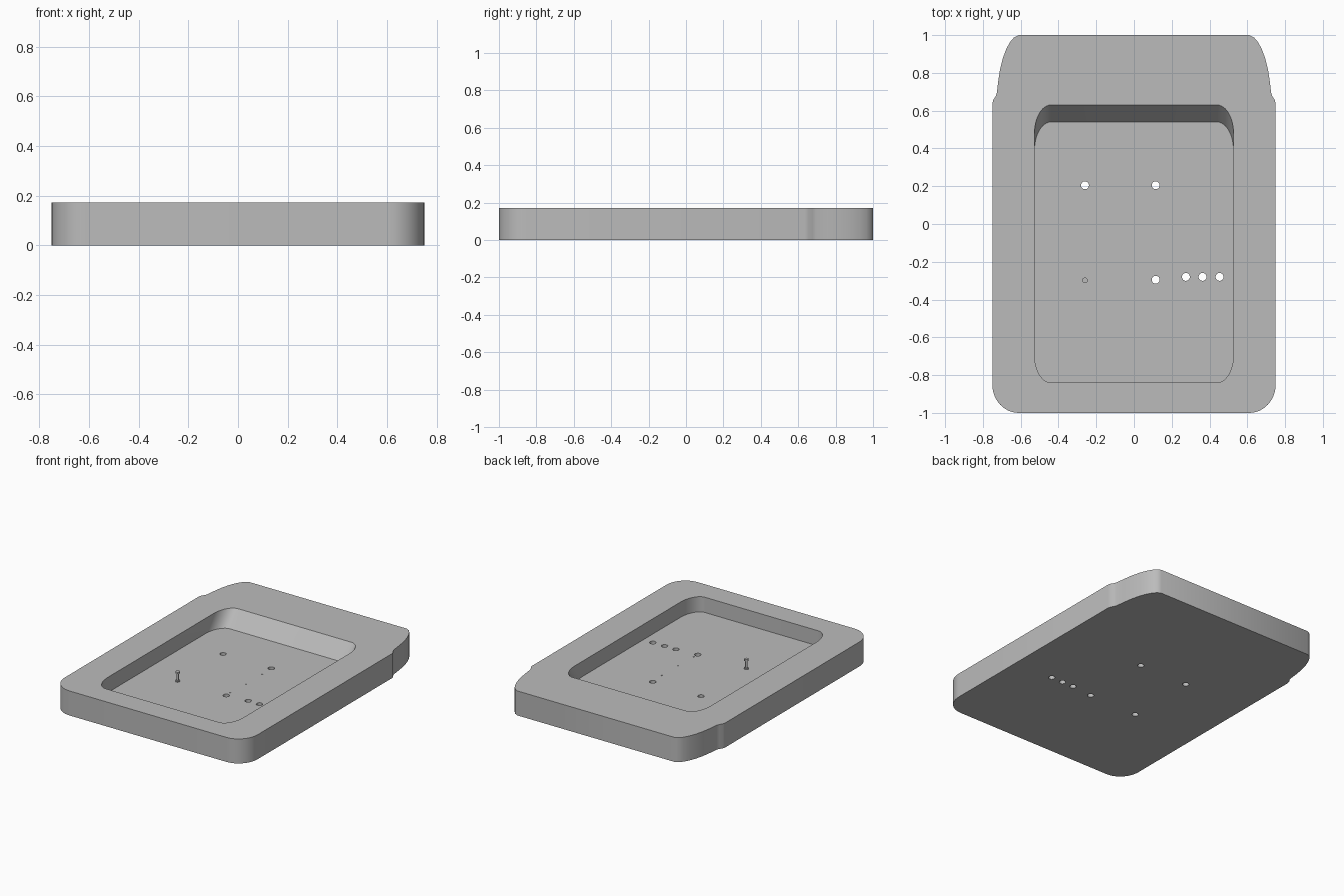
import bpy, bmesh, math
from math import sin, cos, pi

THICK, FLOOR = 0.172, 0.065

if "Cube" in bpy.data.objects:
    bpy.data.objects.remove(bpy.data.objects["Cube"])

grey = bpy.data.materials.new("plain grey")
grey.use_nodes = True
grey.diffuse_color = (0.5, 0.5, 0.5, 1)
grey.node_tree.nodes["Principled BSDF"].inputs["Base Color"].default_value = (0.5, 0.5, 0.5, 1)


def prism(name, outline, z0, z1):
    """Extrude a flat outline from z0 up to z1."""
    bm = bmesh.new()
    base = bm.faces.new([bm.verts.new((x, y, z0)) for x, y in outline])
    top = bmesh.ops.extrude_face_region(bm, geom=[base])["geom"]
    for v in top:
        if isinstance(v, bmesh.types.BMVert):
            v.co.z = z1
    bmesh.ops.recalc_face_normals(bm, faces=bm.faces)
    mesh = bpy.data.meshes.new(name)
    bm.to_mesh(mesh)
    bm.free()
    obj = bpy.data.objects.new(name, mesh)
    bpy.context.collection.objects.link(obj)
    mesh.materials.append(grey)
    return obj


def arc(cx, cy, rx, ry, start, end, n=12):
    return [(cx + rx * cos(start + (end - start) * i / n),
             cy + ry * sin(start + (end - start) * i / n)) for i in range(n + 1)]


def mirrored(half):
    """Close a right-hand half outline with its mirror image."""
    return half + [(-x, y) for x, y in reversed(half)]


def circle(x, y, r, n=24):
    return arc(x, y, r, r, 0, 2 * pi * (n - 1) / n, n - 1)


def smooth(obj):
    bpy.ops.object.select_all(action="DESELECT")
    obj.select_set(True)
    bpy.context.view_layer.objects.active = obj
    bpy.ops.object.shade_smooth_by_angle(angle=math.radians(30))


def cut(target, cutter):
    """Subtract the cutter, then discard it."""
    mod = target.modifiers.new("cut", "BOOLEAN")
    mod.operation, mod.solver, mod.object = "DIFFERENCE", "EXACT", cutter
    bpy.context.view_layer.objects.active = target
    bpy.ops.object.modifier_apply(modifier=mod.name)
    bpy.data.objects.remove(cutter)


# Tray body: rounded front, stepped shoulders and a tapered back
shoulder = [(0.75, 0.635), (0.746, 0.655), (0.732, 0.677), (0.726, 0.695),
            (0.719, 0.755), (0.709, 0.82), (0.694, 0.88), (0.675, 0.93),
            (0.655, 0.965), (0.635, 0.988), (0.61, 1.0)]
tray = prism("tray_body", mirrored(arc(0.61, -0.85, 0.14, 0.15, -pi / 2, 0) + shoulder), 0, THICK)

# Recess with a back wall that slopes in toward the floor
recess = mirrored(arc(0.44, -0.69, 0.087, 0.15, -pi / 2, 0) + arc(0.44, 0.48, 0.087, 0.15, 0, pi / 2))
cutter = prism("recess_cutter", recess, FLOOR, THICK + 0.1)
slope = 0.09 / (THICK - FLOOR)
for v in cutter.data.vertices:
    if v.co.y > 0:
        v.co.y += slope * (v.co.z - THICK)
cut(tray, cutter)

# Mounting holes and a row of cable holes
for x, y in [(-0.26, 0.205), (0.115, 0.205), (0.115, -0.295),
             (0.275, -0.28), (0.363, -0.28), (0.453, -0.28)]:
    cut(tray, prism("hole_cutter", circle(x, y, 0.021), -0.1, THICK))

# Blind hole below the post
POST = (-0.26, -0.298)
cut(tray, prism("hole_cutter", circle(*POST, 0.021), -0.1, FLOOR - 0.02))
smooth(tray)

# Small standing post with a wider foot and head
for name, r, z0, z1 in [("post_foot", 0.015, FLOOR - 0.005, FLOOR + 0.008),
                        ("post_stem", 0.009, FLOOR, FLOOR + 0.06),
                        ("post_head", 0.015, FLOOR + 0.058, FLOOR + 0.07)]:
    smooth(prism(name, circle(*POST, r, 12), z0, z1))

# Tiny locating pips on the recess floor
for i, (x, y) in enumerate([(0.122, 0.095), (0.122, -0.085), (0.115, -0.25)]):
    prism(f"floor_pip_{i + 1}", circle(x, y, 0.004, 8), FLOOR - 0.003, FLOOR + 0.003)
